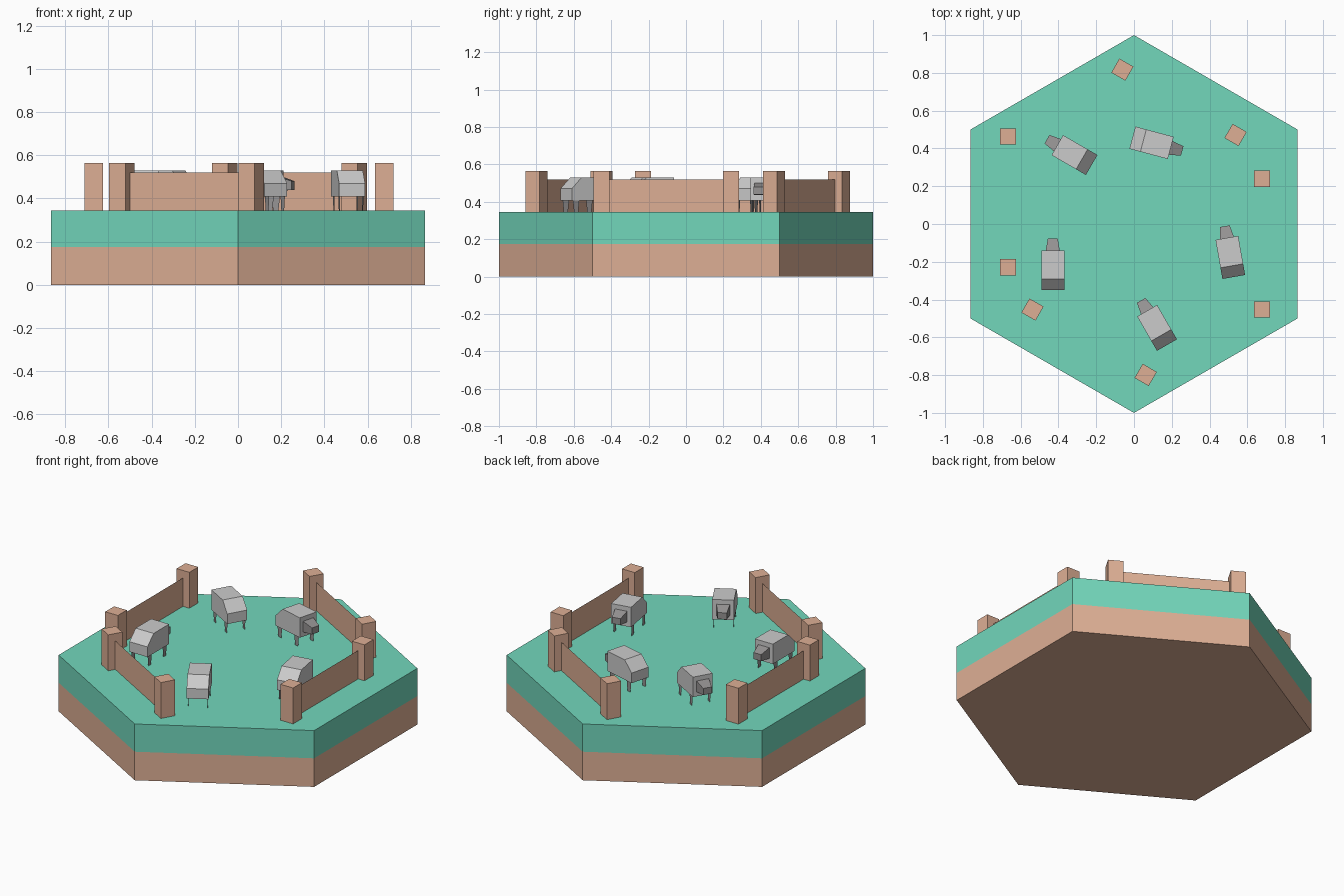
import bpy
from math import radians, cos, sin, pi
from mathutils import Matrix, Vector

if "Cube" in bpy.data.objects:
    bpy.data.objects.remove(bpy.data.objects["Cube"])


def material(name, rgb):
    m = bpy.data.materials.new(name)
    m.diffuse_color = (*rgb, 1)
    m.use_nodes = True
    m.node_tree.nodes["Principled BSDF"].inputs["Base Color"].default_value = m.diffuse_color
    return m


GRASS = material("grass", (0.17, 0.68, 0.50))
WOOD = material("earth_wood", (0.73, 0.43, 0.30))
WOOL = material("wool", (0.72, 0.71, 0.70))
DARK = material("dark_grey", (0.30, 0.29, 0.29))
GROUND = 0.345


def mesh(name, verts, faces, mat, matrix=Matrix()):
    me = bpy.data.meshes.new(name)
    me.from_pydata(verts, [], faces)
    me.materials.append(mat)
    ob = bpy.data.objects.new(name, me)
    bpy.context.collection.objects.link(ob)
    ob.matrix_world = matrix
    return ob


def loft(name, a, b, mat, matrix=Matrix()):
    """Solid between two matching outlines."""
    n = len(a)
    faces = [tuple(range(n))[::-1], tuple(range(n, 2 * n))]
    faces += [(i, (i + 1) % n, n + (i + 1) % n, n + i) for i in range(n)]
    return mesh(name, a + b, faces, mat, matrix)


def rect(cx, cy, hx, hy, z):
    return [(cx - hx, cy - hy, z), (cx + hx, cy - hy, z),
            (cx + hx, cy + hy, z), (cx - hx, cy + hy, z)]


# Hexagonal base: earth below, grass above
def hexagon(z):
    return [(cos(pi / 6 + i * pi / 3), sin(pi / 6 + i * pi / 3), z) for i in range(6)]


loft("earth_base", hexagon(0), hexagon(0.175), WOOD)
loft("grass_layer", hexagon(0.175), hexagon(GROUND), GRASS)

# Fences: two posts and a thin panel, (angle, radius, sideways shift)
for angle, radius, shift in [(0, 0.677, -0.106), (60, 0.677, 0.116),
                             (180, 0.667, -0.117), (240, 0.661, 0.107)]:
    place = Matrix.Rotation(radians(angle), 4, 'Z') @ Matrix.Translation((radius, shift, GROUND))
    for y in (-0.346, 0.346):
        loft("fence_post", rect(0, y, 0.043, 0.043, 0), rect(0, y, 0.043, 0.043, 0.22), WOOD, place)
    mesh("fence_panel", [(0, -0.346, 0), (0, 0.346, 0), (0, 0.346, 0.175), (0, -0.346, 0.175)],
         [(0, 1, 2, 3)], WOOD, place)


# Sheep facing local +x
def sheep(x, y, heading):
    place = Matrix.Translation((x, y, GROUND)) @ Matrix.Rotation(radians(heading), 4, 'Z')
    # body: side profile with sloping rump
    profile = [(-0.105, 0.063), (0.105, 0.063), (0.105, 0.185), (-0.045, 0.185), (-0.105, 0.125)]
    loft("sheep_body", [(px, 0.061, pz) for px, pz in profile],
         [(px, -0.061, pz) for px, pz in profile], WOOL, place)
    # head: tapered block
    def section(px, w, z0, z1):
        return [(px, -w, z0), (px, w, z0), (px, w, z1), (px, -w, z1)]
    loft("sheep_head", section(0.095, 0.039, 0.09, 0.16),
         section(0.168, 0.026, 0.095, 0.135), DARK, place)
    # legs: thin flat blades at the body sides
    for side in (-0.055, 0.055):
        for lx in (-0.075, 0.07):
            mesh("sheep_leg", [(lx - 0.013, side, 0), (lx + 0.013, side, 0),
                               (lx + 0.02, side, 0.065), (lx - 0.02, side, 0.065)],
                 [(0, 1, 2, 3)], DARK, place)


for spot in [(-0.43, -0.245, 90), (-0.315, 0.365, 150), (0.122, -0.55, 120),
             (0.51, -0.177, 100), (0.093, 0.43, -15)]:
    sheep(*spot)
